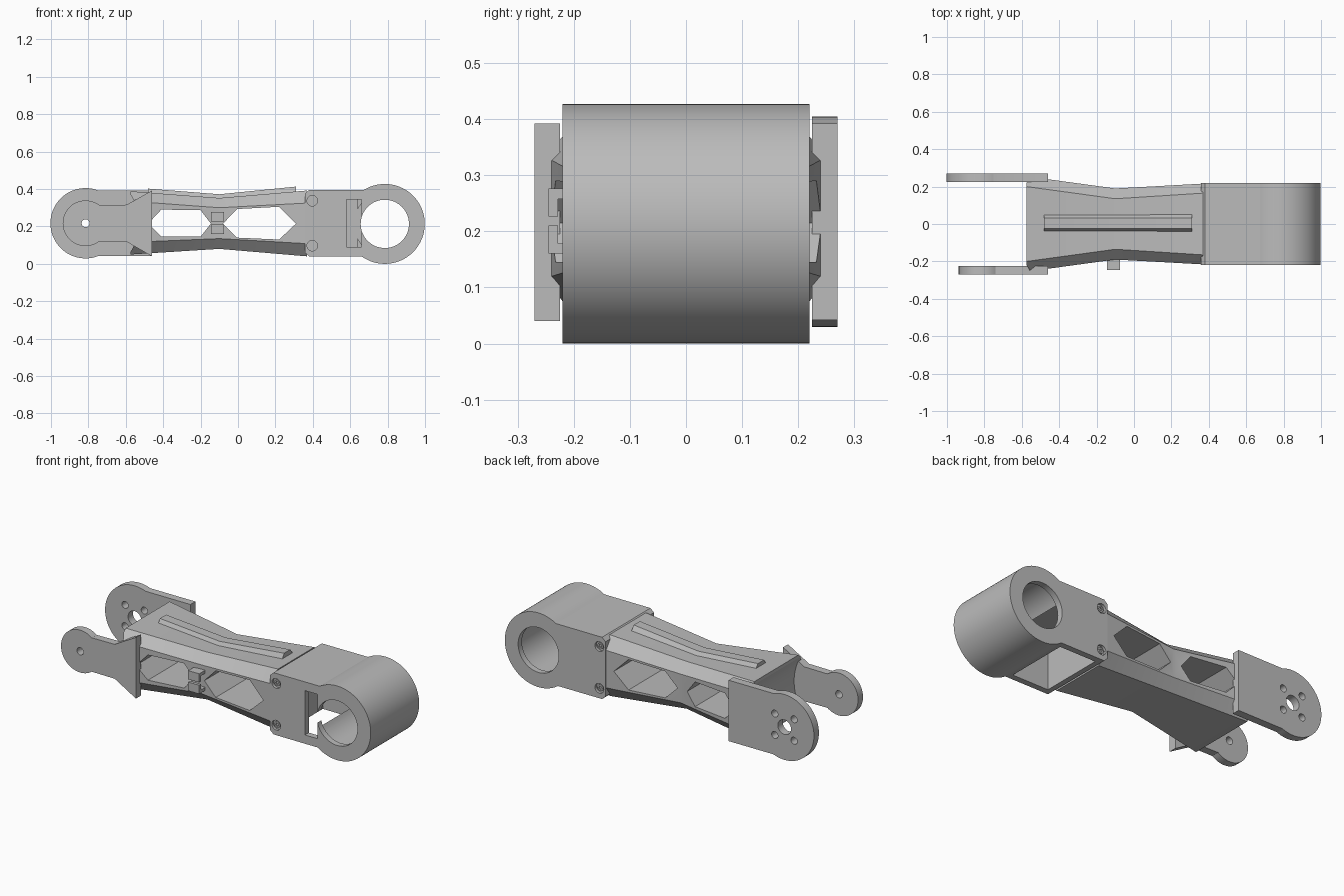
import bpy, bmesh, math

cube = bpy.data.objects.get("Cube")
if cube:
    bpy.data.objects.remove(cube, do_unlink=True)

grey = bpy.data.materials.new("plain grey")
grey.use_nodes = True
GREY = (0.5, 0.5, 0.5, 1)
grey.diffuse_color = GREY
next(n for n in grey.node_tree.nodes if n.type == 'BSDF_PRINCIPLED').inputs["Base Color"].default_value = GREY


def loft(name, rings):
    """Closed solid through matching rings of points."""
    bm = bmesh.new()
    loops = [[bm.verts.new(p) for p in ring] for ring in rings]
    n = len(loops[0])
    for a, b in zip(loops, loops[1:]):
        for i in range(n):
            j = (i + 1) % n
            bm.faces.new((a[i], a[j], b[j], b[i]))
    bm.faces.new(loops[0][::-1])
    bm.faces.new(loops[-1])
    bmesh.ops.recalc_face_normals(bm, faces=bm.faces)
    me = bpy.data.meshes.new(name)
    bm.to_mesh(me)
    bm.free()
    me.materials.append(grey)
    ob = bpy.data.objects.new(name, me)
    bpy.context.collection.objects.link(ob)
    return ob


def plate(name, pts, y0, y1):
    """Outline in x and z, extruded along y."""
    return loft(name, [[(x, y, z) for x, z in pts] for y in (y0, y1)])


def box(name, x0, x1, y0, y1, z0, z1):
    return plate(name, [(x0, z0), (x1, z0), (x1, z1), (x0, z1)], y0, y1)


def arc(cx, cz, r, a0=0, a1=360, n=48):
    count = n if a1 - a0 == 360 else n + 1
    angles = [math.radians(a0 + (a1 - a0) * i / n) for i in range(count)]
    return [(cx + r * math.cos(a), cz + r * math.sin(a)) for a in angles]


def drill(cx, cz, r, y0, y1, n=32):
    return plate("cutter", arc(cx, cz, r, n=n), y0, y1)


def cut(ob, cutters):
    """Subtract the cutters, bake the result and discard them."""
    for c in cutters:
        c.hide_render = True
        m = ob.modifiers.new("cut", 'BOOLEAN')
        m.operation, m.solver, m.object = 'DIFFERENCE', 'EXACT', c
    dg = bpy.context.evaluated_depsgraph_get()
    dg.update()
    me = bpy.data.meshes.new_from_object(ob.evaluated_get(dg))
    ob.modifiers.clear()
    ob.data = me
    for c in cutters:
        bpy.data.objects.remove(c, do_unlink=True)


parts = []

# Waisted eight-sided arm: x, flat half width, side half width, bottom, low side, high side, top
stations = [(-0.575, 0.20, 0.255, 0.05, 0.115, 0.335, 0.388),
            (-0.10, 0.135, 0.19, 0.08, 0.135, 0.30, 0.352),
            (0.37, 0.165, 0.216, 0.04, 0.108, 0.325, 0.392)]
arm = loft("arm", [[(x, -w, b), (x, w, b), (x, s, lo), (x, s, hi),
                    (x, w, t), (x, -w, t), (x, -s, hi), (x, -s, lo)]
                   for x, w, s, b, lo, hi, t in stations])
windows = [[(-0.48, 0.215), (-0.41, 0.145), (-0.20, 0.145),
            (-0.145, 0.215), (-0.20, 0.287), (-0.41, 0.29)],
           [(-0.08, 0.215), (-0.005, 0.14), (0.22, 0.13),
            (0.31, 0.215), (0.22, 0.305), (-0.005, 0.293)]]
cut(arm, [plate("cutter", w, -0.4, 0.4) for w in windows]
    + [drill(-0.815, 0.217, 0.285, -0.4, 0.4, 64)])
parts.append(arm)

# Bevelled rail following the top of the arm
rail_path = [(-0.48, 0.402), (-0.10, 0.372), (0.31, 0.413)]
parts.append(loft("top_rail", [[(x, -0.043, z - 0.03), (x, -0.024, z),
                                (x, 0.032, z), (x, 0.055, z - 0.03)]
                               for x, z in rail_path]))

# Elbow housing: drum joined to a block, hollow and open underneath
C = (0.785, 0.2135)
housing = plate("elbow_housing",
                arc(*C, 0.2135, -125.5, 121.5, 72)
                + [(0.38, 0.395), (0.358, 0.375), (0.358, 0.06), (0.38, 0.04)],
                -0.22, 0.22)
cutters = [box("cutter", 0.41, 0.64, -0.185, 0.185, -0.1, 0.36),
           drill(*C, 0.165, -0.1855, 0.1855, 64),
           drill(*C, 0.129, -0.4, 0.4, 64),
           box("cutter", 0.58, 0.66, -0.4, -0.15, 0.09, 0.345)]
cut(housing, cutters)
# Recessed screw holes on both cheeks
for z in (0.097, 0.337):
    for s in (-1, 1):
        ya, yb = sorted((s * 0.205, s * 0.3))
        cut(housing, [drill(0.397, z, 0.028, ya, yb)])
        ya, yb = sorted((s * 0.195, s * 0.225))
        pin = plate("screw", arc(0.397, z, 0.018, n=24), *sorted((s * 0.195, s * 0.212)))
        cut(pin, [drill(0.397, z, 0.010, ya, yb, 6)])
        parts.append(pin)
parts.append(housing)

# Front fork: narrow ear with a flared root
P = (-0.815, 0.217)
front = plate("front_fork",
              arc(*P, 0.122, 53, 307)
              + [(-0.595, 0.118), (-0.46, 0.04), (-0.46, 0.392), (-0.595, 0.316)],
              -0.27, -0.225)
cut(front, [drill(*P, 0.021, -0.4, -0.1)])
parts.append(front)

# Back fork: wide ear with a ring of screw holes
back = plate("back_fork",
             arc(*P, 0.188, 68.5, 291.5, 64) + [(-0.46, 0.042), (-0.46, 0.392)],
             0.225, 0.27)
holes = [drill(*P, 0.042, 0.1, 0.4)]
for k in range(4):
    a = math.radians(45 + 90 * k)
    holes.append(drill(P[0] + 0.087 * math.cos(a), P[1] + 0.087 * math.sin(a), 0.02, 0.1, 0.4, 24))
cut(back, holes)
parts.append(back)

# Pair of facing hooks forming a cable clip on the front post
for name, s in (("upper_clip", 1), ("lower_clip", -1)):
    mid = 0.218
    hook = [(-0.18, 0.058), (-0.245, 0.058), (-0.245, 0.008),
            (-0.228, 0.008), (-0.228, 0.040), (-0.18, 0.040)]
    parts.append(loft(name, [[(x, y, mid + s * h) for y, h in hook]
                             for x in (-0.145, -0.075)]))

# Smooth curved faces, keep edges crisp
bpy.ops.object.select_all(action='DESELECT')
for ob in parts:
    ob.select_set(True)
bpy.context.view_layer.objects.active = arm
bpy.ops.object.shade_smooth_by_angle(angle=math.radians(20))
